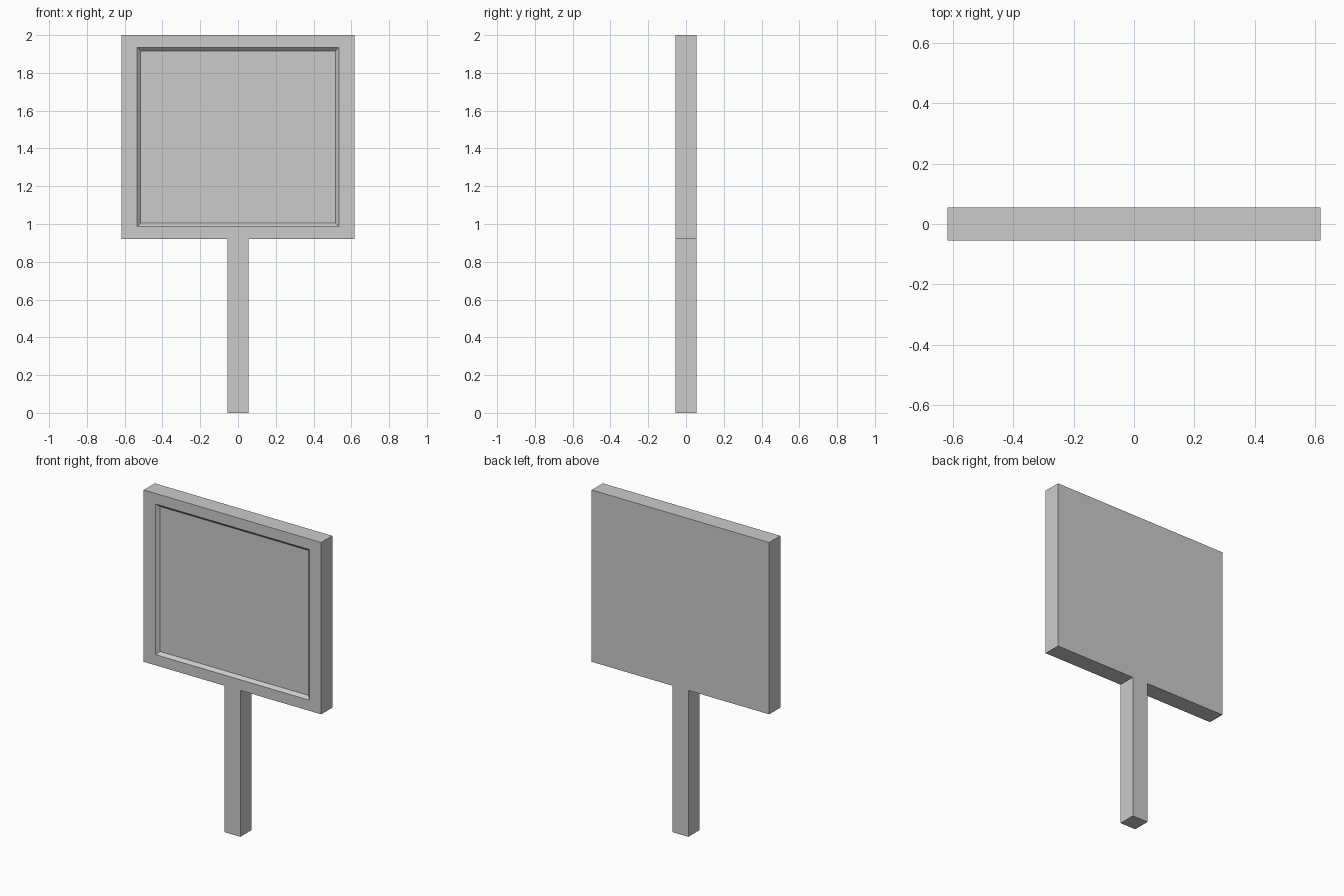
import bpy, bmesh
from mathutils import Vector, Matrix

if "Cube" in bpy.data.objects:
    bpy.data.objects.remove(bpy.data.objects["Cube"])

W, Z0, Z1, R = 0.617, 0.92, 2.0, 0.055      # half width, bottom, top, half thickness
bm = bmesh.new()

# Board slab, split into columns so the post can grow from the middle one
bmesh.ops.create_cube(bm, size=1, matrix=Matrix.Translation((0, 0, (Z0 + Z1) / 2))
                      @ Matrix.Diagonal((2 * W, 2 * R, Z1 - Z0, 1)))
for x in (-R, R):
    bmesh.ops.bisect_plane(bm, geom=bm.verts[:] + bm.edges[:] + bm.faces[:],
                           plane_co=(x, 0, 0), plane_no=(1, 0, 0))
bm.normal_update()

# Recessed front panel: flat frame, then a sloped rim down to the panel
panel = [f for f in bm.faces if f.normal.y < -0.9]
bmesh.ops.inset_region(bm, faces=panel, thickness=0.083, use_even_offset=True)
mid = (Z0 + Z1) / 2
for v in {v for f in panel for v in f.verts}:
    v.co.z = 1.934 if v.co.z > mid else 0.987
bm.normal_update()
bmesh.ops.inset_region(bm, faces=panel, thickness=0.018, depth=-0.018,
                       use_even_offset=True)
bm.normal_update()

# Square post extruded from the board's underside
base = next(f for f in bm.faces
            if f.normal.z < -0.9 and abs(f.calc_center_median().x) < 0.01
            and f.calc_center_median().z < Z0 + 0.01)
ext = bmesh.ops.extrude_face_region(bm, geom=[base])['geom']
bmesh.ops.translate(bm, verts=[g for g in ext if isinstance(g, bmesh.types.BMVert)],
                    vec=Vector((0, 0, -Z0)))
if base.is_valid:
    bmesh.ops.delete(bm, geom=[base], context='FACES_ONLY')
bmesh.ops.recalc_face_normals(bm, faces=bm.faces[:])

mesh = bpy.data.meshes.new("sign_board_with_post")
bm.to_mesh(mesh)
bm.free()
bpy.context.collection.objects.link(bpy.data.objects.new("sign_board_with_post", mesh))
